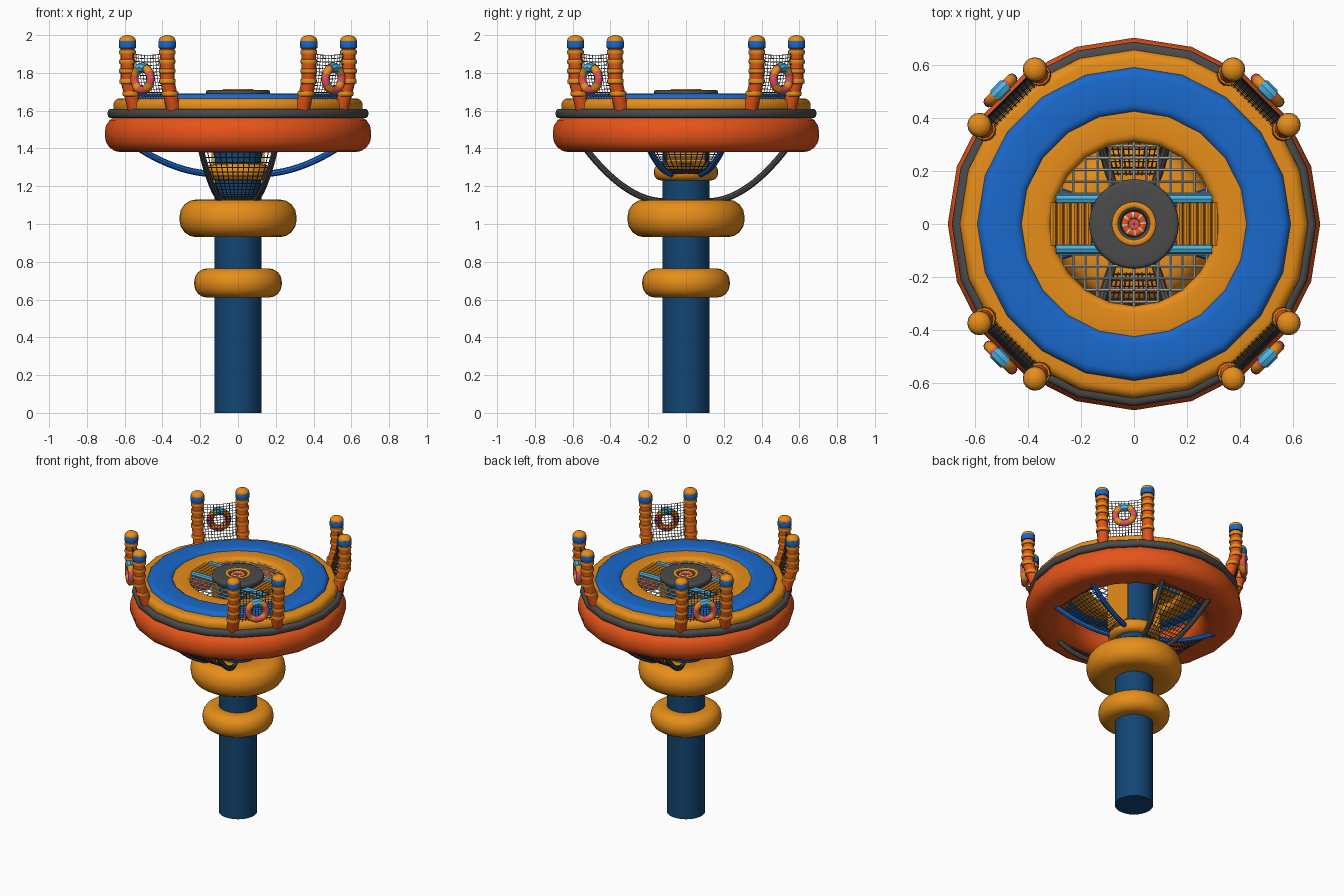
import bpy
from math import sin, cos, pi, atan2, sqrt, degrees

if "Cube" in bpy.data.objects:
    bpy.data.objects.remove(bpy.data.objects["Cube"])

COLORS = {"orange": (0.80, 0.27, 0.01), "red_orange": (0.80, 0.09, 0.01), "blue": (0.01, 0.14, 0.60),
          "navy": (0.006, 0.06, 0.17), "dark": (0.07, 0.07, 0.07), "cyan": (0.07, 0.45, 0.75),
          "pink": (0.70, 0.09, 0.09), "light": (0.6, 0.6, 0.6)}
MATS = {}
for key, rgb in COLORS.items():
    MATS[key] = bpy.data.materials.new(key)
    MATS[key].diffuse_color = (*rgb, 1)


def add(name, data, loc=(0, 0, 0), rot=(0, 0, 0)):
    ob = bpy.data.objects.new(name, data)
    ob.location, ob.rotation_euler = loc, rot
    bpy.context.collection.objects.link(ob)
    return ob


def lathe(name, profile, mats, segs=32, loc=(0, 0, 0), rot=(0, 0, 0), pick=None):
    """Revolve a closed (r, z) outline round z; pick(i) gives a material per wedge."""
    n = len(profile)
    verts = [(r * cos(2 * pi * i / segs), r * sin(2 * pi * i / segs), z)
             for i in range(segs) for r, z in profile]
    faces = [(i * n + j, (i + 1) % segs * n + j, (i + 1) % segs * n + (j + 1) % n, i * n + (j + 1) % n)
             for i in range(segs) for j in range(n)]
    me = bpy.data.meshes.new(name)
    me.from_pydata(verts, [], faces)
    for m in mats:
        me.materials.append(MATS[m])
    if pick:
        for k, poly in enumerate(me.polygons):
            poly.material_index = pick(k // n)
    return add(name, me, loc, rot)


def rounded(r0, r1, z0, z1, rad, steps=4):
    """Rounded rectangle outline for a lathe."""
    pts = []
    for k, (cx, cz) in enumerate([(r1 - rad, z0 + rad), (r1 - rad, z1 - rad),
                                  (r0 + rad, z1 - rad), (r0 + rad, z0 + rad)]):
        for s in range(steps + 1):
            a = -pi / 2 + k * pi / 2 + s * pi / 2 / steps
            pts.append((cx + rad * cos(a), cz + rad * sin(a)))
    return pts


def tubes(name, paths, radius, mat, res=2):
    cu = bpy.data.curves.new(name, 'CURVE')
    cu.dimensions, cu.bevel_depth, cu.bevel_resolution = '3D', radius, res
    cu.use_fill_caps = True
    for path in paths:
        sp = cu.splines.new('POLY')
        sp.points.add(len(path) - 1)
        for p, co in zip(sp.points, path):
            p.co = (*co, 1)
    cu.materials.append(MATS[mat])
    return add(name, cu)


def net(name, fn, nu, nv, mat, radius=0.0025):
    """Crossed cords over the surface fn(u, v)."""
    rows = [[fn(i / nu, j / nv) for i in range(nu + 1)] for j in range(nv + 1)]
    return tubes(name, rows + [list(c) for c in zip(*rows)], radius, mat, 0)


def box(name, size, loc, mat):
    bpy.ops.mesh.primitive_cube_add(size=1, location=loc)
    ob = bpy.context.object
    ob.name, ob.scale = name, size
    ob.data.materials.append(MATS[mat])


# central pole and its inflated collars
bpy.ops.mesh.primitive_cylinder_add(vertices=32, radius=0.125, depth=1.68, location=(0, 0, 0.84))
bpy.context.object.name = "pole"
bpy.context.object.data.materials.append(MATS["navy"])
lathe("lower_collar", rounded(0.06, 0.232, 0.61, 0.765, 0.07), ["orange"])
lathe("main_collar", rounded(0.06, 0.31, 0.93, 1.13, 0.09), ["orange"])
lathe("upper_collar", rounded(0.08, 0.17, 1.23, 1.32, 0.04), ["orange"])

# platform rings
for name, prof, mat in [
        ("platform_base", rounded(0.44, 0.705, 1.38, 1.575, 0.085), "red_orange"),
        ("bumper_ring", rounded(0.50, 0.69, 1.56, 1.61, 0.02), "dark"),
        ("outer_deck_ring", rounded(0.50, 0.66, 1.58, 1.665, 0.035), "orange"),
        ("middle_deck_ring", rounded(0.42, 0.595, 1.60, 1.69, 0.035), "blue"),
        ("inner_deck_ring", rounded(0.31, 0.45, 1.60, 1.675, 0.03), "orange")]:
    lathe(name, prof, [mat], 20)

# hub on top of the pole
lathe("hub_disc", rounded(0.05, 0.17, 1.67, 1.71, 0.015), ["dark"])
lathe("hub_ring", rounded(0.06, 0.085, 1.69, 1.715, 0.01), ["orange"])
lathe("hub_life_ring", rounded(0.02, 0.048, 1.685, 1.712, 0.012), ["red_orange", "light"], 32,
      pick=lambda i: int(i % 4 == 0))
lathe("hub_center", rounded(0.002, 0.03, 1.67, 1.695, 0.001, 1), ["pink"], 16)

# bridge slats, side rails and grid over the hole
for s in (-1, 1):
    tubes("bridge_slats", [[(s * (0.172 + 0.027 * i), -0.082, 1.66), (s * (0.172 + 0.027 * i), 0.082, 1.66)]
                           for i in range(6)], 0.0138, "orange")
    tubes("bridge_rail", [[(-0.295, s * 0.095, 1.665), (0.295, s * 0.095, 1.665)]], 0.018, "cyan")
    box("bridge_skirt", (0.012, 0.2, 0.33), (s * 0.135, 0, 1.475), "orange")
    cords = []
    for i in range(-6, 7):
        x = i * 0.046
        if abs(x) < 0.29:
            cords.append([(x, s * 0.11, 1.65), (x, s * sqrt(0.31 ** 2 - x * x), 1.65)])
    for i in range(5):
        y = 0.115 + i * 0.045
        w = sqrt(0.31 ** 2 - y * y)
        cords.append([(-w, s * y, 1.65), (w, s * y, 1.65)])
    tubes("hole_grid", cords, 0.005, "light", 0)


# hanging straps with a net between each pair
def strap_point(side, t, low, along_x, s):
    out = 0.54 - 0.42 * t
    z = low + (1.41 - low) * (1 - t) ** 1.9
    w = side * (0.20 - 0.13 * t)
    return (s * out, w, z) if along_x else (w, s * out, z)


for along_x, low, mat, nm in [(False, 1.12, "dark", "dark"), (True, 1.265, "blue", "blue")]:
    for s in (-1, 1):
        tubes(nm + "_straps", [[strap_point(d, k / 14, low, along_x, s) for k in range(15)]
                               for d in (-1, 1)], 0.017, mat)
        net(nm + "_strap_net", lambda u, v: strap_point(2 * v - 1, u, low, along_x, s), 18, 12, "dark")

# guard posts: leaning foot, bands, collar and domed cap
dome = [(0.001, -0.01), (0.044, -0.01)] + [(0.044 * cos(a * pi / 10), 0.028 * sin(a * pi / 10)) for a in range(5)] + [(0.001, 0.028)]
for sx in (-1, 1):
    for sy in (-1, 1):
        for swap in (False, True):
            def at(z):
                f = max(0, 1.76 - z) / 0.16
                p = (0.375 - 0.035 * f, 0.585 - 0.04 * f)
                p = p[::-1] if swap else p
                return (sx * p[0], sy * p[1], z)
            tubes("post", [[at(z) for z in (1.60, 1.68, 1.76, 1.95)]], 0.038, "red_orange", 3)
            for z in (1.69, 1.755, 1.81, 1.86, 1.91):
                lathe("post_band", rounded(0.02, 0.044, -0.014, 0.014, 0.008, 2), ["orange"], 16, at(z))
            lathe("post_collar", rounded(0.02, 0.046, -0.021, 0.021, 0.006, 2), ["blue"], 16, at(1.95))
            lathe("post_cap", dome, ["orange"], 16, at(1.972))

        # net and life ring between the two posts of a corner
        def guard(u, v):
            a, b = 0.375 + 0.21 * u, 0.585 - 0.21 * u
            k = 1 - 0.07 * (1 - v) ** 2
            return (sx * a * k, sy * b * k, 1.66 + 0.245 * v - 0.012 * sin(pi * u) * v)
        net("guard_net", guard, 14, 13, "dark", 0.002)
        az = atan2(sy, sx)
        ring = [(0.06 + 0.022 * cos(k * pi / 5), 0.022 * sin(k * pi / 5)) for k in range(10)]
        spot, turn = (0.715 * cos(az), 0.715 * sin(az), 1.768), (pi / 2, 0, az + pi / 2)
        lathe("life_ring", ring, ["pink", "orange"], 32, spot, turn, lambda i: int(i % 8 in (3, 4, 5)))
        tubes("life_ring_band", [[(spot[0] + 0.06 * -sin(az) * sin(t), spot[1] + 0.06 * cos(az) * sin(t),
                                   spot[2] + 0.06 * cos(t)) for t in (-0.45, -0.22, 0, 0.22, 0.45)]],
              0.027, "cyan")

# turn curves into meshes and smooth everything except hard edges
bpy.ops.object.select_all(action='SELECT')
bpy.context.view_layer.objects.active = bpy.data.objects["pole"]
bpy.ops.object.convert(target='MESH')
bpy.ops.object.shade_smooth_by_angle(angle=0.7)

for m in bpy.data.materials:
    if m.users and not m.is_grease_pencil:
        m.use_nodes = True
        m.node_tree.nodes["Principled BSDF"].inputs["Base Color"].default_value = m.diffuse_color
